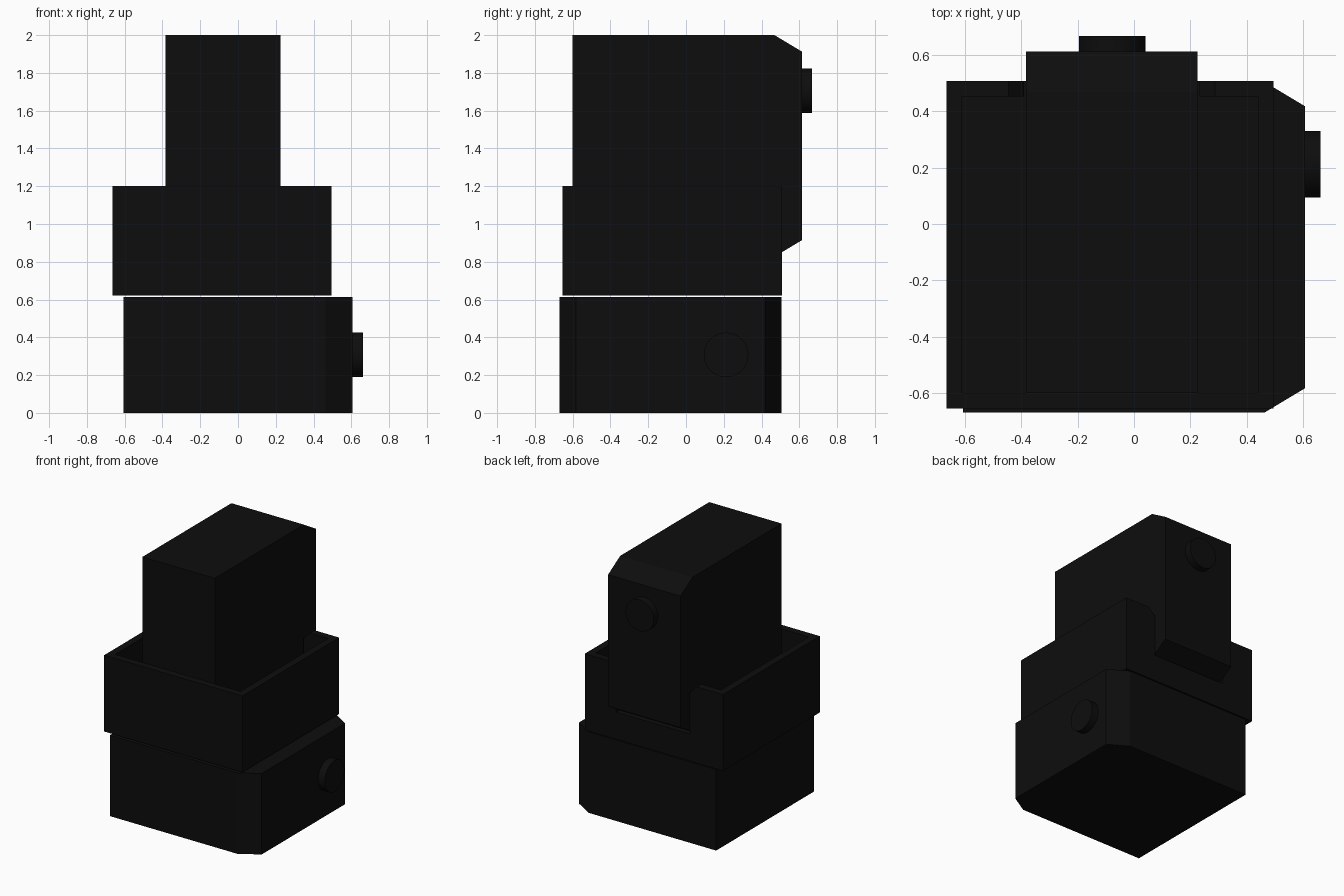
import bpy, bmesh, math
from mathutils import Matrix, Vector

cube = bpy.data.objects.get("Cube")
if cube:
    bpy.data.objects.remove(cube, do_unlink=True)

black = bpy.data.materials.new("soft black")
black.use_nodes = True
colour = (0.004, 0.004, 0.004, 1)
black.diffuse_color = colour
bsdf = next(n for n in black.node_tree.nodes if n.type == 'BSDF_PRINCIPLED')
bsdf.inputs["Base Color"].default_value = colour
bsdf.inputs["Roughness"].default_value = 0.6


def add_object(name, bm):
    bmesh.ops.recalc_face_normals(bm, faces=bm.faces[:])
    mesh = bpy.data.meshes.new(name)
    bm.to_mesh(mesh)
    bm.free()
    mesh.materials.append(black)
    obj = bpy.data.objects.new(name, mesh)
    bpy.context.collection.objects.link(obj)
    return obj


def prism(name, profile, depth, matrix):
    """Extrude an outline in local XY along local Z, then place it."""
    bm = bmesh.new()
    face = bm.faces.new([bm.verts.new((x, y, 0)) for x, y in profile])
    ext = bmesh.ops.extrude_face_region(bm, geom=[face])
    verts = [g for g in ext["geom"] if isinstance(g, bmesh.types.BMVert)]
    bmesh.ops.translate(bm, verts=verts, vec=(0, 0, depth))
    bmesh.ops.transform(bm, matrix=matrix, verts=bm.verts[:])
    return add_object(name, bm)


def knob(name, centre, axis):
    """Short round button whose length runs along the axis."""
    bm = bmesh.new()
    bmesh.ops.create_cone(bm, cap_ends=True, segments=48, radius1=0.118,
                          radius2=0.118, depth=0.075)
    turn = Vector((0, 0, 1)).rotation_difference(Vector(axis)).to_matrix().to_4x4()
    bmesh.ops.transform(bm, matrix=Matrix.Translation(centre) @ turn, verts=bm.verts[:])
    obj = add_object(name, bm)
    bpy.ops.object.select_all(action='DESELECT')
    obj.select_set(True)
    bpy.context.view_layer.objects.active = obj
    bpy.ops.object.shade_smooth_by_angle(angle=math.radians(30))


def chamfered(near, far, low, high):
    """Rectangle with its two far corners cut off."""
    return [(near, low), (far - 0.145, low), (far, low + 0.087),
            (far, high - 0.087), (far - 0.145, high), (near, high)]


# Lower box lying flat, with its knob on the +x side
prism("lower_box", chamfered(-0.607, 0.607, -0.67, 0.505), 0.614, Matrix())
knob("lower_knob", (0.625, 0.212, 0.307), (1, 0, 0))

# Upper box standing on edge: outline in YZ, thickness along X
yz_plane = Matrix(((0, 0, 1, -0.383), (1, 0, 0, 0), (0, 1, 0, 0), (0, 0, 0, 1)))
prism("upper_box", chamfered(-0.60, 0.613, 0.827, 2.0), 0.608, yz_plane)
knob("upper_knob", (-0.078, 0.63, 1.705), (0, 1, 0))

# Cradle: floor slab, three walls, and a back wall with a chamfered slot
x0, x1, y0, y1 = -0.665, 0.495, -0.655, 0.507
z0, floor, top, wall = 0.621, 0.827, 1.2, 0.055
s0, s1, cut = -0.39, 0.232, 0.055
tray = [(x0, y0), (x1, y0), (x1, y1), (x0, y1)]
prism("cradle_floor", tray, floor - z0, Matrix.Translation((0, 0, z0)))
u_shape = [(x0, y1 - wall), (x0, y0), (x1, y0), (x1, y1 - wall),
           (x1 - wall, y1 - wall), (x1 - wall, y0 + wall),
           (x0 + wall, y0 + wall), (x0 + wall, y1 - wall)]
prism("cradle_walls", u_shape, top - floor, Matrix.Translation((0, 0, floor)))
xz_plane = Matrix(((1, 0, 0, 0), (0, 0, -1, y1), (0, 1, 0, 0), (0, 0, 0, 1)))
for name, outer, slot, side in (("right", x0, s0, -1), ("left", x1, s1, 1)):
    prism("cradle_back_" + name,
          [(outer, floor), (slot, floor), (slot, top - cut),
           (slot + side * cut, top), (outer, top)], wall, xz_plane)
